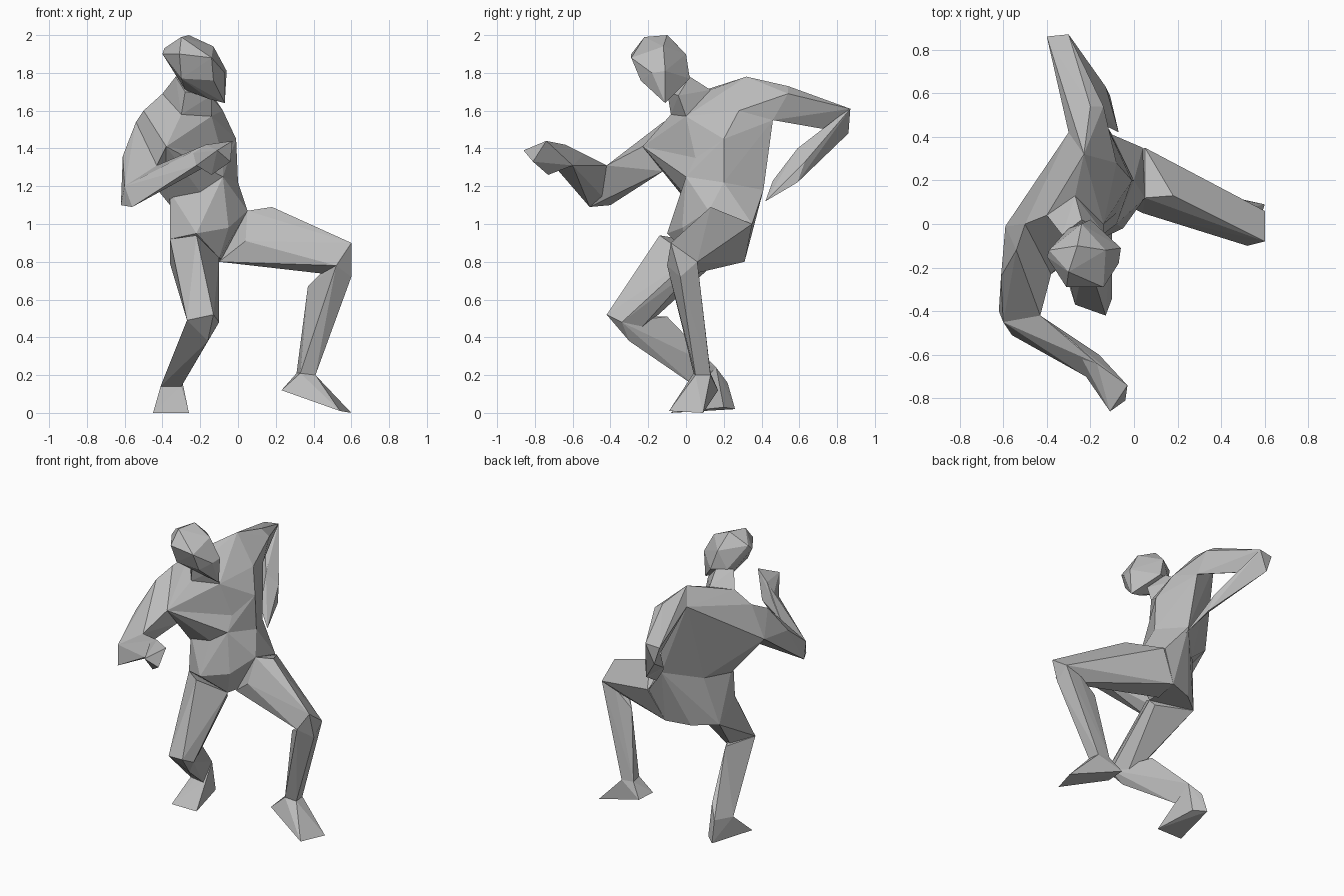
import bpy
import bmesh
from mathutils import Vector

default_cube = bpy.data.objects.get("Cube")
if default_cube:
    bpy.data.objects.remove(default_cube, do_unlink=True)

# One plain clay material for the whole figure
clay = bpy.data.materials.new("clay grey")
clay.use_nodes = True
clay_colour = (0.5, 0.5, 0.5, 1)
clay.diffuse_color = clay_colour
clay.node_tree.nodes["Principled BSDF"].inputs["Base Color"].default_value = clay_colour

# Head and torso cross-sections
skull = [(-.3, -.22, 1.99), (-.26, -.1, 2), (-.13, -.12, 1.94), (-.39, -.12, 1.93),
         (-.4, -.15, 1.9), (-.31, -.29, 1.9), (-.14, -.29, 1.88), (-.07, -.18, 1.8),
         (-.06, -.11, 1.81), (-.24, 0, 1.9), (-.2, .02, 1.77), (-.3, -.02, 1.78)]
jaw = [(-.07, -.11, 1.64), (-.15, -.12, 1.66), (-.3, -.24, 1.77),
       (-.13, -.24, 1.76), (-.28, -.08, 1.71)]
neck_top = [(-.24, .02, 1.78), (-.33, -.05, 1.78), (-.28, -.1, 1.7), (-.14, -.04, 1.68)]
neck_base = [(-.27, .13, 1.71), (-.4, .04, 1.69), (-.3, -.08, 1.58), (-.14, 0, 1.57)]
chest = [(-.23, .32, 1.78), (-.3, .42, 1.69), (-.08, .28, 1.6), (-.13, .46, 1.55),
         (-.01, .2, 1.45), (-.08, .05, 1.35), (-.38, -.23, 1.41),
         (-.5, 0, 1.6), (-.59, -.01, 1.38), (-.38, -.12, 1.28)]
waist = [(-.2, -.02, 1.17), (-.08, 0, 1.25), (0, .2, 1.22), (-.1, .41, 1.18),
         (-.29, .22, 1.12), (-.36, .02, 1.1), (-.36, 0, 1.17)]
pelvis = [(.05, .12, 1.07), (.04, .35, 1), (-.06, .31, .8), (-.22, .26, .79),
          (-.36, .15, .79), (-.1, .03, .82), (-.36, -.02, .92), (-.22, -.1, .95),
          (-.05, -.02, .98)]

# Raised right arm cross-sections
right_shoulder = [(-.5, 0, 1.6), (-.54, -.12, 1.54), (-.59, -.01, 1.38),
                  (-.61, -.24, 1.36), (-.38, -.23, 1.41), (-.38, -.12, 1.28)]
right_elbow = [(-.6, -.45, 1.2), (-.62, -.4, 1.1), (-.56, -.51, 1.09), (-.43, -.42, 1.31)]
right_wrist = [(-.28, -.54, 1.37), (-.17, -.64, 1.42), (-.22, -.7, 1.31), (-.16, -.6, 1.31)]
right_fist = [(-.03, -.74, 1.44), (-.11, -.86, 1.39), (-.04, -.81, 1.33), (-.14, -.73, 1.26)]

# Swept back left arm cross-sections
left_shoulder = [(-.23, .32, 1.78), (-.3, .42, 1.69), (-.08, .28, 1.6),
                 (-.13, .46, 1.55), (-.2, .54, 1.73), (-.14, .54, 1.69)]
left_elbow = [(-.4, .86, 1.6), (-.3, .87, 1.61), (-.36, .86, 1.48), (-.29, .81, 1.57)]
left_wrist = [(-.13, .63, 1.33), (-.11, .59, 1.22), (-.2, .59, 1.4), (-.18, .5, 1.27)]
left_fist = [(-.07, .42, 1.12), (-.15, .46, 1.23), (-.12, .57, 1.22)]

# Left leg cross-sections, thigh lifted sideways
left_hip = [(.05, .12, 1.07), (.18, .13, 1.09), (.05, .35, 1), (-.06, .31, .8),
            (-.1, .12, .8), (.04, .05, .91), (.08, .18, .81)]
left_knee = [(.6, -.08, .9), (.52, -.1, .78), (.6, .06, .8), (.6, -.03, .72), (.5, .06, .78)]
left_calf = [(.37, .06, .67)]
left_ankle = [(.41, .05, .2), (.4, .13, .2), (.31, .13, .21), (.33, .04, .21)]
left_sole = [(.54, -.09, .01), (.6, .09, 0), (.24, .17, .12), (.23, .03, .12)]

# Right leg cross-sections, knee pushed forward
right_hip = [(-.36, -.02, .92), (-.22, -.14, .94), (-.1, .03, .82),
             (-.36, .15, .79), (-.12, .06, .78)]
right_knee = [(-.27, -.37, .49), (-.13, -.42, .52), (-.1, -.34, .48), (-.16, -.3, .38)]
right_calf = [(-.23, -.1, .51)]
right_ankle = [(-.41, .07, .14), (-.3, .05, .14), (-.31, .16, .24), (-.37, .22, .16)]
right_sole = [(-.45, -.08, 0), (-.26, -.08, 0), (-.31, .2, .03), (-.38, .26, .02)]

# Each part is a chain of faceted segments between neighbouring sections
parts = {
    "head": [skull + jaw],
    "neck": [neck_top + neck_base],
    "torso": [neck_base + chest, chest + waist, waist + pelvis],
    "right_arm": [right_shoulder + right_elbow, right_elbow + right_wrist],
    "right_hand": [right_wrist + right_fist],
    "left_arm": [left_shoulder + left_elbow, left_elbow + left_wrist],
    "left_hand": [left_wrist + left_fist],
    "left_leg": [left_hip + left_knee, left_knee + left_calf + left_ankle],
    "left_foot": [left_ankle + left_sole],
    "right_leg": [right_hip + right_knee, right_knee + right_calf + right_ankle],
    "right_foot": [right_ankle + right_sole],
}


def faceted_segment(points):
    """Wrap the points tightly and return the outward facing triangles."""
    bm = bmesh.new()
    for point in points:
        bm.verts.new(point)
    bmesh.ops.remove_doubles(bm, verts=bm.verts[:], dist=0.001)
    bmesh.ops.convex_hull(bm, input=bm.verts[:], use_existing_faces=False)
    middle = sum((v.co for v in bm.verts), Vector()) / len(bm.verts)
    triangles = []
    for face in bm.faces:
        corners = [v.co.copy() for v in face.verts]
        normal = (corners[1] - corners[0]).cross(corners[2] - corners[0]).normalized()
        if normal.dot(corners[0] - middle) < 0:
            corners.reverse()
            normal.negate()
        triangles.append((corners, normal))
    bm.free()
    return triangles


def is_buried(corners, normal, segment):
    """True when the face lies within another segment, but not on its outer skin."""
    for other, outward in segment:
        heights = [outward.dot(corner - other[0]) for corner in corners]
        if max(heights) > 0.0005:
            return False
        if min(heights) > -0.0005 and outward.dot(normal) > 0:
            return False
    return True


segments = {name: [faceted_segment(points) for points in chain]
            for name, chain in parts.items()}
every_segment = [segment for chain in segments.values() for segment in chain]

# Build the parts, leaving out faces hidden inside a neighbour
for name, chain in segments.items():
    bm = bmesh.new()
    for segment in chain:
        others = [other for other in every_segment if other is not segment]
        for corners, normal in segment:
            if not any(is_buried(corners, normal, other) for other in others):
                bm.faces.new([bm.verts.new(corner) for corner in corners])
    bmesh.ops.remove_doubles(bm, verts=bm.verts[:], dist=0.001)
    bmesh.ops.dissolve_limit(bm, angle_limit=0.03, verts=bm.verts[:], edges=bm.edges[:])
    mesh = bpy.data.meshes.new(name)
    bm.to_mesh(mesh)
    bm.free()
    mesh.materials.append(clay)
    part = bpy.data.objects.new(name, mesh)
    bpy.context.collection.objects.link(part)
